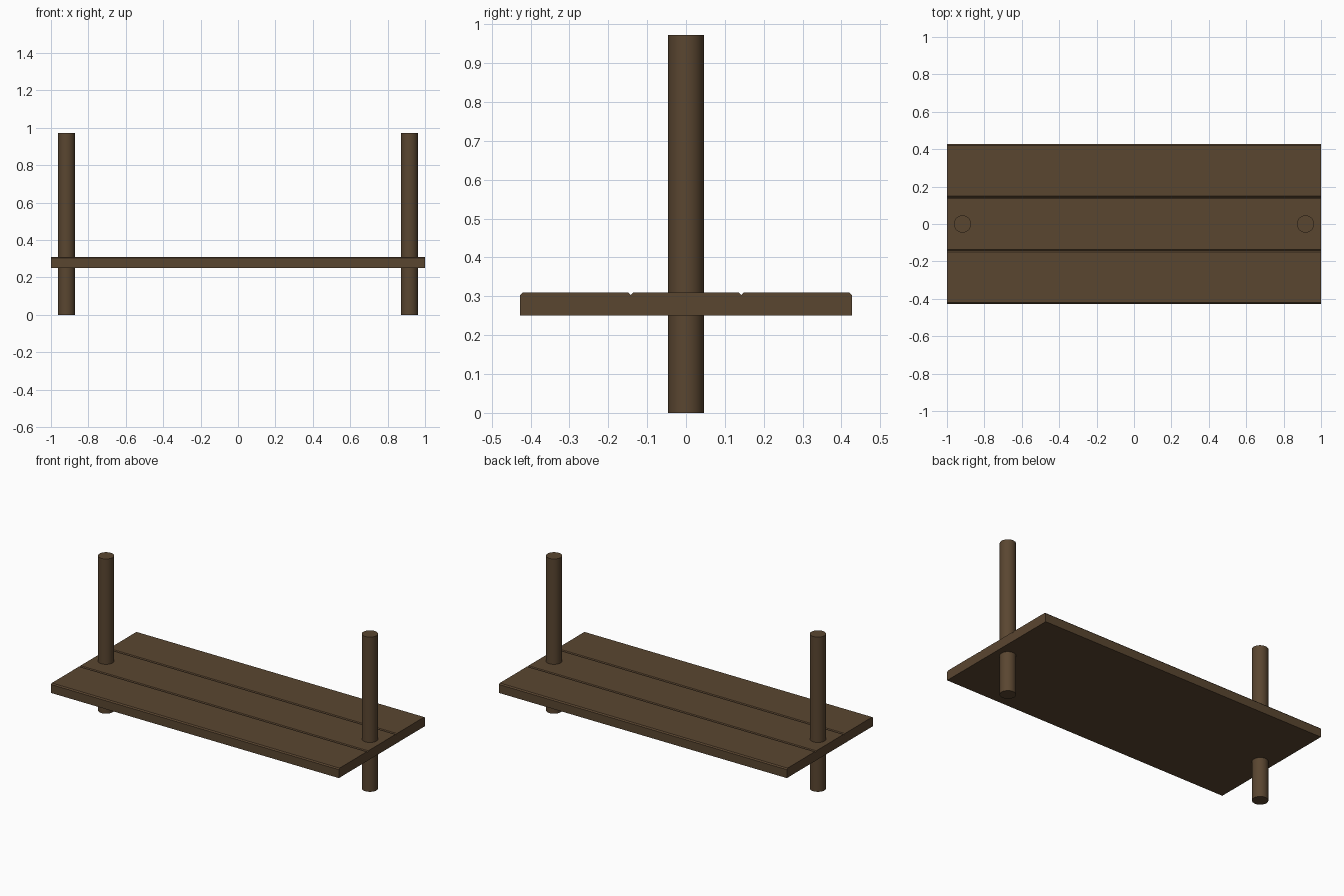
import bpy, bmesh

if "Cube" in bpy.data.objects:
    bpy.data.objects.remove(bpy.data.objects["Cube"])

wood = bpy.data.materials.new("dark brown wood")
wood.diffuse_color = (0.102, 0.061, 0.030, 1)
wood.use_nodes = True
wood.node_tree.nodes["Principled BSDF"].inputs["Base Color"].default_value = wood.diffuse_color

HALF_W, Z0, Z1, BEVEL = 0.427, 0.25, 0.31, 0.007


def add_object(name, bm):
    mesh = bpy.data.meshes.new(name)
    bm.normal_update()
    bm.to_mesh(mesh)
    bm.free()
    mesh.materials.append(wood)
    obj = bpy.data.objects.new(name, mesh)
    bpy.context.collection.objects.link(obj)
    return obj


# Deck: three planks with bevelled top edges, as one profile swept along x
profile = [(-HALF_W, Z0)]
plank = 2 * HALF_W / 3
for i in range(3):
    a = -HALF_W + i * plank
    profile += [(a, Z1 - BEVEL), (a + BEVEL, Z1), (a + plank - BEVEL, Z1)]
profile += [(HALF_W, Z1 - BEVEL), (HALF_W, Z0)]

bm = bmesh.new()
face = bm.faces.new([bm.verts.new((-1, y, z)) for y, z in profile])
ext = bmesh.ops.extrude_face_region(bm, geom=[face], use_keep_orig=True)
verts = [g for g in ext["geom"] if isinstance(g, bmesh.types.BMVert)]
bmesh.ops.translate(bm, verts=verts, vec=(2, 0, 0))
bmesh.ops.recalc_face_normals(bm, faces=bm.faces[:])
add_object("plank_deck", bm)

# Round posts passing through both ends of the deck
for side, name in ((-1, "left_post"), (1, "right_post")):
    bm = bmesh.new()
    bmesh.ops.create_cone(bm, cap_ends=True, segments=32, radius1=0.046,
                          radius2=0.046, depth=0.972)
    bmesh.ops.translate(bm, verts=bm.verts[:], vec=(side * 0.917, 0, 0.486))
    post = add_object(name, bm)
    for p in post.data.polygons:
        p.use_smooth = len(p.vertices) == 4
    for e in post.data.edges:
        z = [post.data.vertices[v].co.z for v in e.vertices]
        e.use_edge_sharp = abs(z[0] - z[1]) < 1e-4
